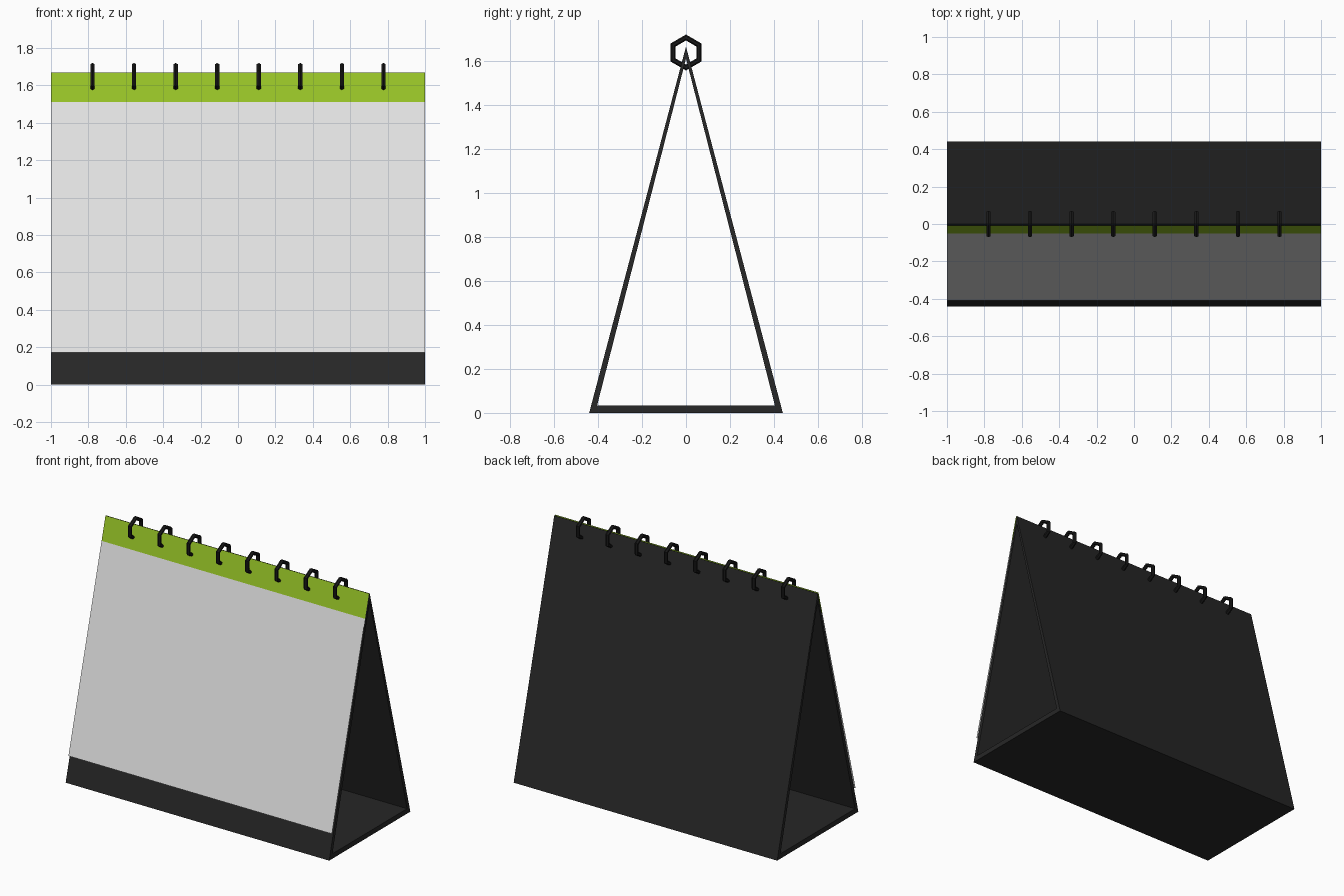
import bpy, bmesh, math

if "Cube" in bpy.data.objects:
    bpy.data.objects.remove(bpy.data.objects["Cube"])


def material(name, rgb):
    m = bpy.data.materials.new(name)
    m.diffuse_color = (*rgb, 1.0)
    m.use_nodes = True
    m.node_tree.nodes["Principled BSDF"].inputs["Base Color"].default_value = m.diffuse_color
    return m


board_black = material("board_black", (0.02, 0.02, 0.02))
wire_black = material("wire_black", (0.009, 0.009, 0.009))
page_grey = material("page_grey", (0.78, 0.78, 0.78))
header_green = material("header_green", (0.31, 0.55, 0.02))


def finish(name, bm, *mats):
    mesh = bpy.data.meshes.new(name)
    bm.to_mesh(mesh)
    bm.free()
    for m in mats:
        mesh.materials.append(m)
    ob = bpy.data.objects.new(name, mesh)
    bpy.context.collection.objects.link(ob)
    return ob


# Folded triangular stand: outer and inner triangle profiles swept along x
outer = [(-0.44, 0.0), (0.44, 0.0), (0.0, 1.665)]
inner = [(-0.404, 0.034), (0.404, 0.034), (0.0, 1.61)]
bm = bmesh.new()
loops = [[bm.verts.new((x, y, z)) for y, z in prof]
         for x in (-1, 1) for prof in (outer, inner)]
lo, li, ro, ri = loops
for i in range(3):
    j = (i + 1) % 3
    for a, b in ((lo, ro), (ro, ri), (ri, li), (li, lo)):
        bm.faces.new((a[i], a[j], b[j], b[i]))
bmesh.ops.recalc_face_normals(bm, faces=bm.faces)
finish("stand", bm, board_black)

# Calendar page: a thin sheet hanging on the front, green header above z = 1.51
top, split, bottom = (-0.008, 1.668), (-0.0505, 1.51), (-0.41, 0.172)
bm = bmesh.new()
rows = [[bm.verts.new((x, y, z)) for x in (-1, 1)] for y, z in (top, split, bottom)]
for upper, lower in zip(rows, rows[1:]):
    f = bm.faces.new((lower[0], lower[1], upper[1], upper[0]))
    f.material_index = 1 if f.calc_center_median().z > 1.51 else 0
finish("page", bm, page_grey, header_green)

# Eight hexagonal binding rings along the top fold
for i in range(8):
    bpy.ops.mesh.primitive_torus_add(
        major_segments=6, minor_segments=6, major_radius=0.068, minor_radius=0.0135,
        location=(-0.778 + i * 1.556 / 7, 0, 1.638), rotation=(0, math.pi / 2, 0))
    ring = bpy.context.object
    ring.name = f"binding_ring_{i + 1}"
    ring.data.materials.append(wire_black)
